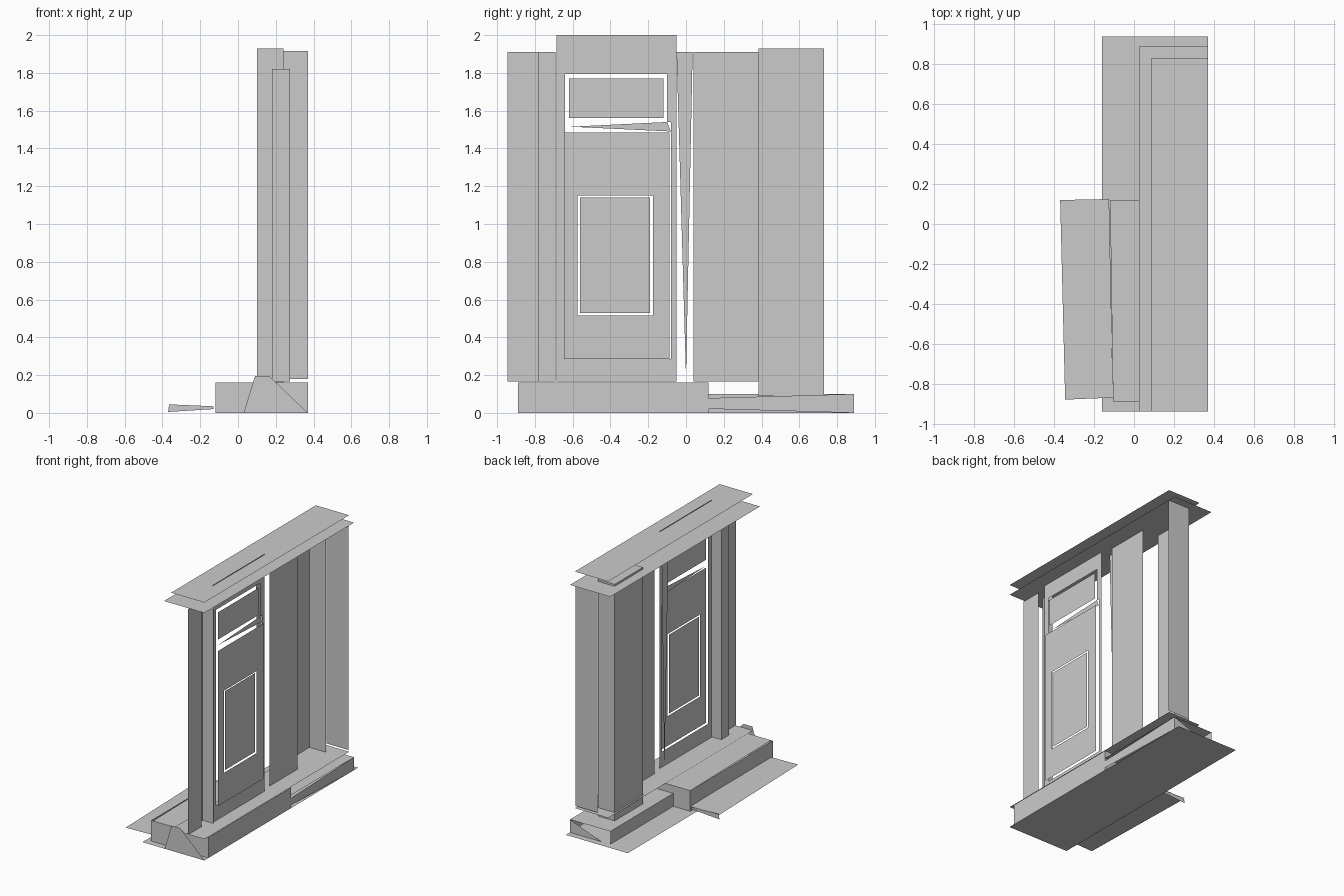
import bpy

# Each part is a set of flat sheets. axis = the constant axis of the sheet.
def lift(axis, pos, p):
    a, b = p
    return {'x': (pos, a, b), 'y': (a, pos, b), 'z': (a, b, pos)}[axis]

def sheet(name, axis, pos, *polys):
    verts, faces = [], []
    for poly in polys:
        faces.append(list(range(len(verts), len(verts) + len(poly))))
        verts += [lift(axis, pos, p) for p in poly]
    me = bpy.data.meshes.new(name)
    me.from_pydata(verts, [], faces)
    me.update()
    ob = bpy.data.objects.new(name, me)
    bpy.context.collection.objects.link(ob)
    return ob

def rect(a0, b0, a1, b1):
    return [(a0, b0), (a1, b0), (a1, b1), (a0, b1)]

def ring(outer, inner):
    return [[outer[i], outer[(i + 1) % 4], inner[(i + 1) % 4], inner[i]] for i in range(4)]

# Wall panels and corner column
sheet("left_wall", 'x', 0.235, rect(-0.945, 0.165, -0.78, 1.91))
sheet("right_wall", 'x', 0.24, rect(0.04, 0.165, 0.385, 1.91))
sheet("column_face", 'x', 0.10, rect(0.385, 0.09, 0.73, 1.93))
sheet("column_side", 'y', 0.73, rect(0.10, 0.09, 0.24, 1.93))
sheet("column_cap", 'z', 1.93, rect(0.10, 0.385, 0.24, 0.73))
sheet("end_wall", 'y', 0.825, rect(0.18, 0.18, 0.37, 1.915))

# Pilasters beside the door; the right one is a tapering sliver
sheet("left_pilaster_face", 'x', 0.18, rect(-0.78, 0.165, -0.69, 1.91))
sheet("left_pilaster_side", 'y', -0.69, rect(0.18, 0.165, 0.275, 1.82))
sheet("right_pilaster_face", 'x', 0.185, [(0.0, 0.19), (0.035, 1.91), (-0.05, 1.91)])

# Door frame with transom opening, and glazed door leaf
sheet("door_frame", 'x', 0.26,
      *ring(rect(-0.685, 0.165, -0.05, 2.0), rect(-0.64, 0.285, -0.08, 1.795)),
      rect(-0.10, 1.54, -0.08, 1.795))
sheet("transom_bar", 'x', 0.262, [(-0.61, 1.515), (-0.08, 1.49), (-0.10, 1.54)])
sheet("transom_pane", 'x', 0.265, rect(-0.62, 1.56, -0.12, 1.77))
sheet("door_leaf", 'x', 0.282,
      *ring(rect(-0.645, 0.285, -0.087, 1.485), rect(-0.575, 0.515, -0.175, 1.15)))
sheet("door_pane", 'x', 0.28, rect(-0.56, 0.53, -0.19, 1.14))

# Stacked roof sheets
sheet("upper_roof", 'z', 1.995, rect(0.085, -0.94, 0.37, 0.83))
sheet("lower_roof", 'z', 1.915, rect(0.025, -0.94, 0.37, 0.89))

# Base plate, plinth floors and plinth ends
sheet("base_plate", 'z', 0.0, rect(-0.16, -0.94, 0.37, 0.94))
sheet("plinth_floor", 'z', 0.10, rect(0.025, -0.89, 0.37, 0.89))
sheet("wall_floor", 'z', 0.165, rect(0.085, -0.94, 0.37, 0.83))
sheet("plinth_riser", 'x', 0.025, rect(0.12, 0.0, 0.89, 0.10))
sheet("plinth_back", 'x', 0.369, [(-0.89, 0.05), (0.89, 0.0), (0.89, 0.10)])
sheet("plinth_far_end", 'y', 0.89, [(0.10, 0.0), (0.37, 0.0), (0.37, 0.10)])
sheet("plinth_near_end", 'y', -0.94,
      [(0.03, 0.0), (0.37, 0.0), (0.165, 0.195), (0.09, 0.195)])

# Upper step box
sheet("step_top", 'z', 0.16, [(-0.105, -0.89), (0.37, -0.89), (0.37, 0.12), (-0.12, 0.12)])
sheet("step_riser", 'x', -0.12, rect(-0.89, 0.0, 0.12, 0.16))
sheet("step_back", 'x', 0.37, rect(-0.89, 0.0, 0.12, 0.16))
for label, y in (("near", -0.89), ("far", 0.12)):
    sheet("step_end_" + label, 'y', y, rect(-0.12, 0.0, 0.37, 0.16))

# Lower tread in front of the door
sheet("tread", 'z', 0.04, [(-0.345, -0.88), (-0.105, -0.87), (-0.125, 0.125), (-0.37, 0.12)])
sheet("tread_end", 'y', 0.12, [(-0.37, 0.005), (-0.13, 0.02), (-0.13, 0.035), (-0.365, 0.045)])
